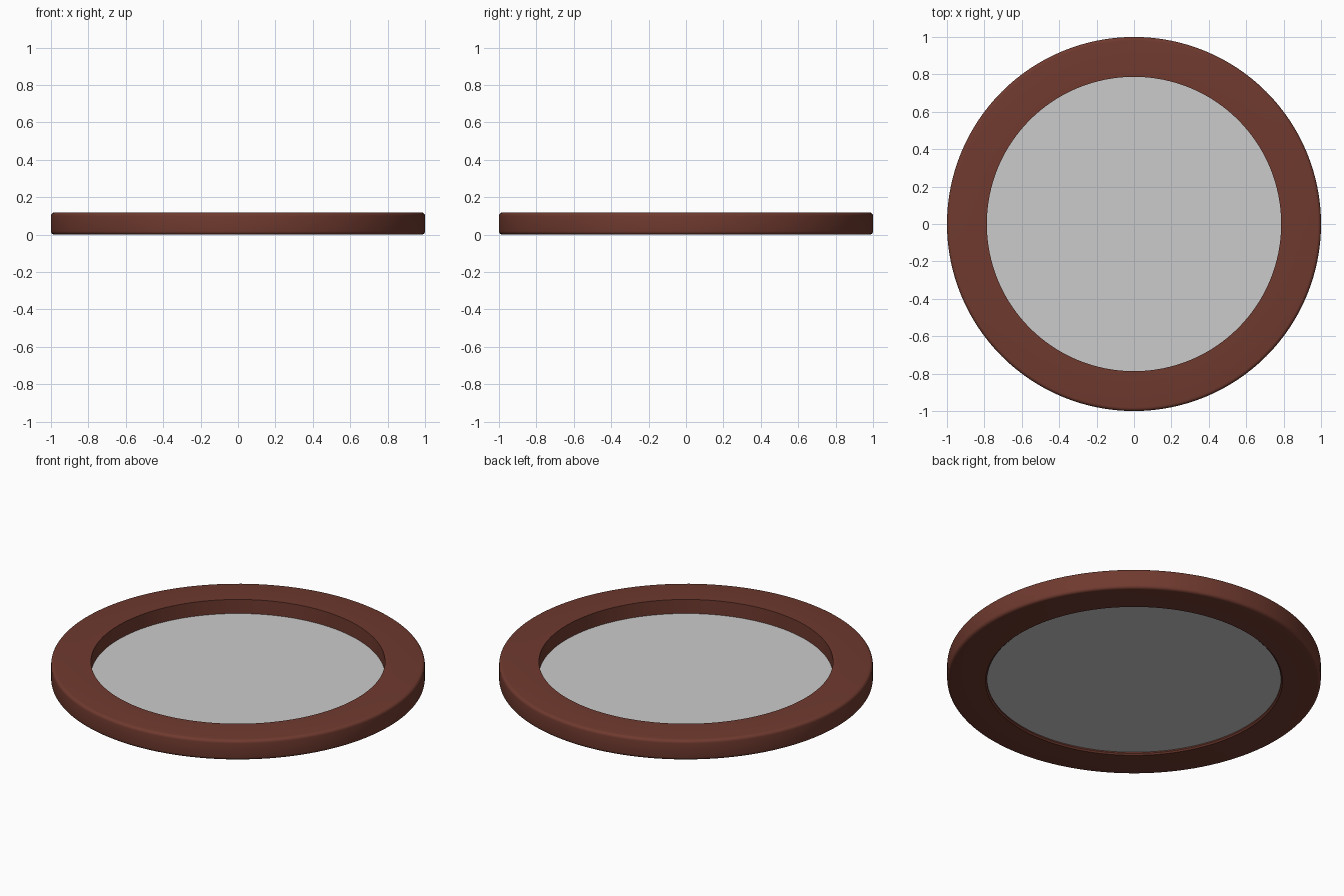
import bpy, math

if "Cube" in bpy.data.objects:
    bpy.data.objects.remove(bpy.data.objects["Cube"])

SEGMENTS = 128


def lathe(name, profile, color=None, closed=True):
    """Spin an (r, z) profile round the z axis; r = 0 points become single poles."""
    verts, faces, rings = [], [], []
    for r, z in profile:
        if r == 0:
            rings.append([len(verts)] * SEGMENTS)
            verts.append((0, 0, z))
        else:
            rings.append([len(verts) + i for i in range(SEGMENTS)])
            for i in range(SEGMENTS):
                a = 2 * math.pi * i / SEGMENTS
                verts.append((r * math.cos(a), r * math.sin(a), z))
    pairs = list(zip(rings, rings[1:]))
    if closed:
        pairs.append((rings[-1], rings[0]))
    for a, b in pairs:
        for i in range(SEGMENTS):
            j = (i + 1) % SEGMENTS
            faces.append(list(dict.fromkeys((a[i], a[j], b[j], b[i]))))
    mesh = bpy.data.meshes.new(name)
    mesh.from_pydata(verts, [], faces)
    obj = bpy.data.objects.new(name, mesh)
    bpy.context.collection.objects.link(obj)
    if color:
        mat = bpy.data.materials.new(name + "_material")
        mat.diffuse_color = color
        mat.use_nodes = True
        mat.node_tree.nodes["Principled BSDF"].inputs["Base Color"].default_value = mat.diffuse_color
        mesh.materials.append(mat)
    bpy.ops.object.select_all(action='DESELECT')
    obj.select_set(True)
    bpy.context.view_layer.objects.active = obj
    bpy.ops.object.shade_smooth_by_angle(angle=math.radians(35))
    return obj


def corner(cx, cz, radius, start, steps=4):
    """Quarter-round profile points, counter-clockwise from the start angle."""
    return [(cx + radius * math.cos(math.radians(start + 90 * k / steps)),
             cz + radius * math.sin(math.radians(start + 90 * k / steps)))
            for k in range(steps + 1)]


INNER, OUTER, TOP, ROUND = 0.787, 1.0, 0.118, 0.018

# Ring frame: rounded outer edges, crisp inner rim
frame_profile = ([(INNER, 0.008), (INNER + 0.008, 0)]
                 + corner(OUTER - ROUND, ROUND, ROUND, -90)
                 + corner(OUTER - ROUND, TOP - ROUND, ROUND, 0)
                 + [(INNER, TOP)])
lathe("ring_frame", frame_profile, (0.16, 0.042, 0.028, 1))

# Thin disc panel set low inside the frame
lathe("inset_panel", [(0, 0.015), (INNER + 0.004, 0.015),
                      (INNER + 0.004, 0.035), (0, 0.035)], closed=False)
